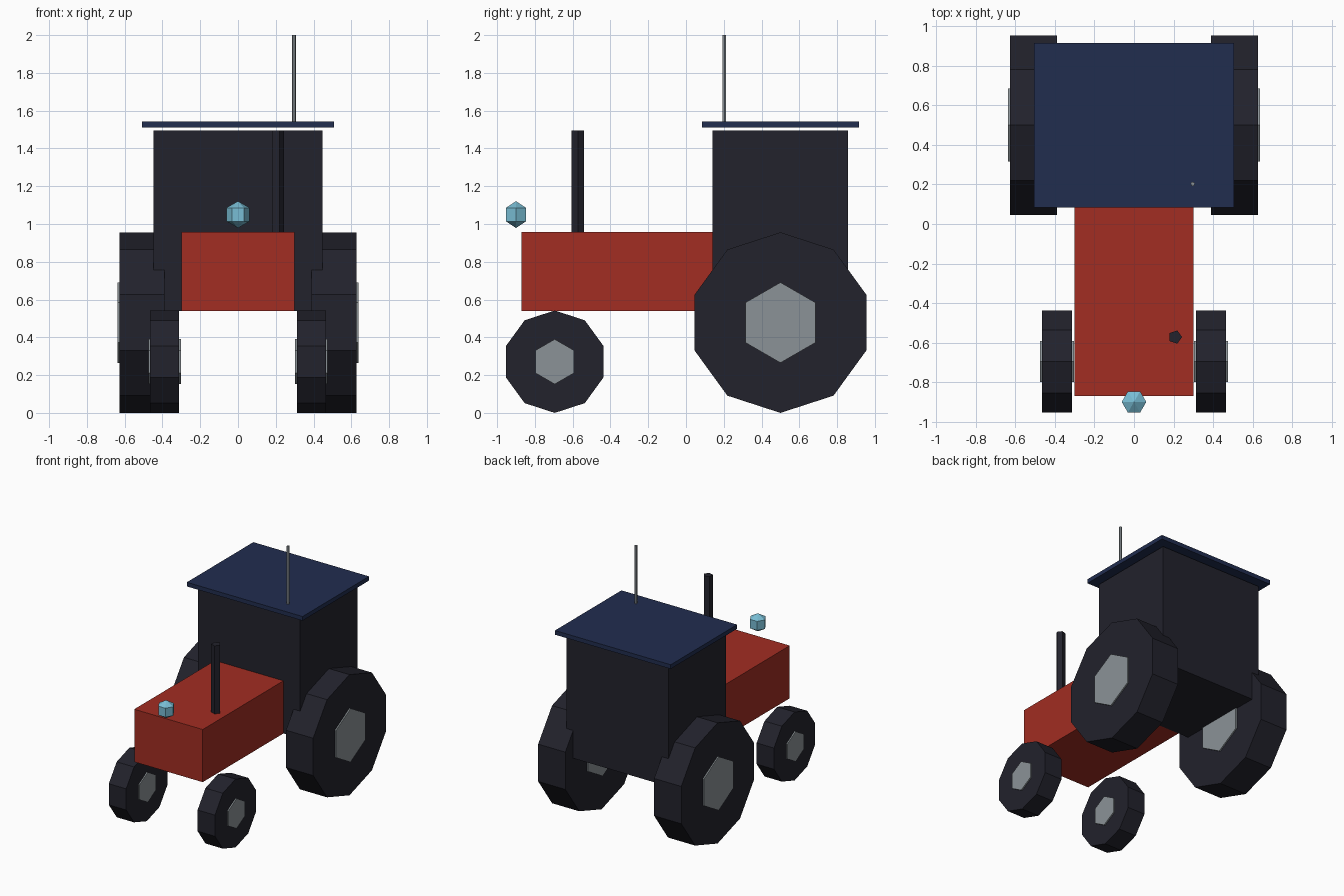
import bpy
import bmesh
from math import cos, sin, tau

if "Cube" in bpy.data.objects:
    bpy.data.objects.remove(bpy.data.objects["Cube"], do_unlink=True)


def material(name, rgb):
    mat = bpy.data.materials.new(name)
    mat.use_nodes = True
    mat.diffuse_color = (*rgb, 1)
    mat.node_tree.nodes["Principled BSDF"].inputs["Base Color"].default_value = (*rgb, 1)
    return mat


RED = material("red paint", (0.36, 0.026, 0.016))
BLACK = material("black rubber", (0.016, 0.016, 0.025))
NAVY = material("navy paint", (0.015, 0.026, 0.078))
GREY = material("grey metal", (0.26, 0.29, 0.31))
BLUE = material("light blue", (0.19, 0.51, 0.66))


def finish(name, bm, mat, loc):
    bmesh.ops.recalc_face_normals(bm, faces=bm.faces)
    mesh = bpy.data.meshes.new(name)
    bm.to_mesh(mesh)
    bm.free()
    mesh.materials.append(mat)
    obj = bpy.data.objects.new(name, mesh)
    obj.location = loc
    bpy.context.collection.objects.link(obj)
    return obj


def box(name, mat, low, high):
    bm = bmesh.new()
    bmesh.ops.create_cube(bm, size=1)
    bmesh.ops.scale(bm, vec=[b - a for a, b in zip(low, high)], verts=bm.verts)
    return finish(name, bm, mat, [(a + b) / 2 for a, b in zip(low, high)])


def lathe(name, mat, profile, sides, loc, axis="Z"):
    """Turn (radius, height) points round an axis and cap the ends."""
    bm = bmesh.new()
    rings = []
    for r, h in profile:
        ring = []
        for i in range(sides):
            c, s = r * cos(tau * i / sides), r * sin(tau * i / sides)
            ring.append(bm.verts.new((c, s, h) if axis == "Z" else (h, s, c)))
        rings.append(ring)
    for a, b in zip(rings, rings[1:]):
        for i in range(sides):
            j = (i + 1) % sides
            bm.faces.new((a[i], a[j], b[j], b[i]))
    for ring, (r, h) in ((rings[0], profile[0]), (rings[-1], profile[-1])):
        if r > 0:
            bm.faces.new(ring)
    bmesh.ops.remove_doubles(bm, verts=bm.verts, dist=0.0001)
    return finish(name, bm, mat, loc)


def wheel(name, x, y, radius, width, hub_radius):
    """Ten-sided tyre with a six-sided hub standing proud on both sides."""
    for part, mat, r, w, sides in (("tyre", BLACK, radius, width, 10),
                                   ("hub", GREY, hub_radius, width + 0.02, 6)):
        lathe(f"{name}_{part}", mat, [(r, -w / 2), (r, w / 2)], sides, (x, y, radius), "X")


# Body
box("hood", RED, (-0.3, -0.87, 0.54), (0.3, 0.14, 0.957))
box("cab", BLACK, (-0.447, 0.14, 0.54), (0.447, 0.857, 1.496))
box("roof", NAVY, (-0.507, 0.084, 1.51), (0.507, 0.916, 1.543))

# Wheels
for side, sign in (("left", 1), ("right", -1)):
    wheel(f"rear_{side}", sign * 0.508, 0.5, 0.478, 0.238, 0.213)
    wheel(f"front_{side}", sign * 0.389, -0.695, 0.271, 0.152, 0.119)

# Exhaust pipe, aerial and lamp
lathe("exhaust_pipe", BLACK, [(0.035, 0.9), (0.035, 1.496)], 5, (0.208, -0.572, 0))
lathe("aerial", GREY, [(0.011, 1.53), (0.011, 2.0)], 6, (0.297, 0.203, 0))
lathe("lamp", BLUE, [(0, -0.071), (0.062, -0.0355), (0.062, 0.0355), (0, 0.071)],
      6, (0, -0.9, 1.05))
